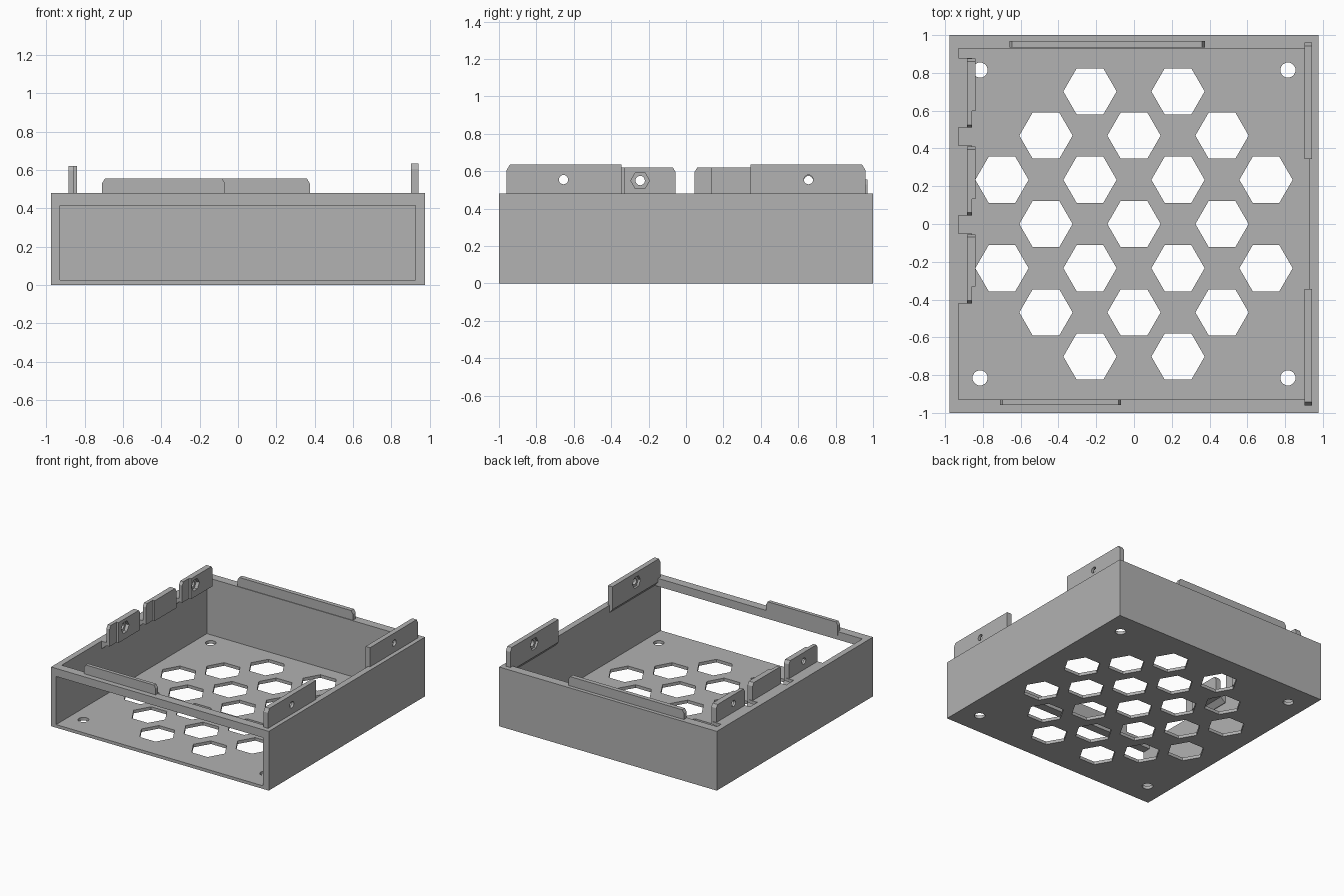
import bpy, bmesh, math
from mathutils import Matrix, Vector

if "Cube" in bpy.data.objects:
    bpy.data.objects.remove(bpy.data.objects["Cube"])

GREY = bpy.data.materials.new("plain grey")
GREY.use_nodes = True
GREY.diffuse_color = (0.445, 0.445, 0.445, 1)
GREY.node_tree.nodes["Principled BSDF"].inputs["Base Color"].default_value = GREY.diffuse_color

# how a flat profile (u, v) pushed along w maps to space, per axis
AXES = {"x": lambda u, v, w: (w, u, v),
        "y": lambda u, v, w: (u, w, v),
        "z": lambda u, v, w: (u, v, w)}


def prism(name, axis, profile, start, end):
    """Extrude a flat profile along an axis."""
    place = AXES[axis]
    bm = bmesh.new()
    low = [bm.verts.new(place(u, v, start)) for u, v in profile]
    face = bm.faces.new(low)
    out = bmesh.ops.extrude_face_region(bm, geom=[face])
    shift = Vector(place(0, 0, end - start))
    bmesh.ops.translate(bm, vec=shift, verts=[g for g in out["geom"] if isinstance(g, bmesh.types.BMVert)])
    bmesh.ops.recalc_face_normals(bm, faces=bm.faces)
    mesh = bpy.data.meshes.new(name)
    bm.to_mesh(mesh)
    bm.free()
    mesh.materials.append(GREY)
    obj = bpy.data.objects.new(name, mesh)
    bpy.context.collection.objects.link(obj)
    return obj


def rect(u0, u1, v0, v1):
    return [(u0, v0), (u1, v0), (u1, v1), (u0, v1)]


def ngon(u, v, r, n):
    return [(u + r * math.cos(math.tau * i / n), v + r * math.sin(math.tau * i / n)) for i in range(n)]


def plate(u0, u1, v0, v1, left, right):
    """Upright plate outline with its top corners cut off."""
    pts = [(u0, v0), (u1, v0)]
    pts += [(u1, v1 - right), (u1 - right * 0.6, v1)] if right else [(u1, v1)]
    pts += [(u0 + left * 0.6, v1), (u0, v1 - left)] if left else [(u0, v1)]
    return pts


def cut(obj, *cutters):
    """Subtract the cutters for good, then remove them."""
    for c in cutters:
        mod = obj.modifiers.new("cut", "BOOLEAN")
        mod.operation, mod.solver, mod.object = "DIFFERENCE", "EXACT", c
        bpy.context.view_layer.objects.active = obj
        bpy.ops.object.modifier_apply(modifier=mod.name)
        bpy.data.objects.remove(c)


W, H, FLOOR = 0.976, 0.48, 0.025
IN_L, IN_R, IN_Y = -0.93, 0.926, 0.93

# tray body with open top and front window
body = prism("tray_body", "z", rect(-W, W, -1, 1), 0, H)
cut(body,
    prism("cavity", "z", rect(IN_L, IN_R, -IN_Y, IN_Y), FLOOR, H + 0.1),
    prism("window", "y", rect(IN_L, IN_R, FLOOR, 0.415), -1.1, -0.5))

# honeycomb vents: rows of two, three or four
STEP = 0.233
for row, count in zip(range(-3, 4), (2, 3, 4, 3, 4, 3, 2)):
    for i in range(count):
        x = (2 * i - count + 1) * STEP
        cut(body, prism("vent", "z", ngon(x, row * 0.234, 0.141, 6), -0.1, 0.1))

# corner screw holes
for x in (-0.815, 0.815):
    for y in (-0.815, 0.815):
        cut(body, prism("screw_hole", "z", ngon(x, y, 0.04, 24), -0.1, 0.1))


def bolt_hole(tab, y, z, face, depth):
    """Round hole with a hexagonal nut pocket sunk into one face."""
    cut(tab,
        prism("hole", "x", ngon(y, z, 0.025, 20), face - 0.1, face + 0.1),
        prism("pocket", "x", ngon(y, z, 0.05, 6), face - depth, face + depth))


# right-hand mounting tabs, mirrored front to back
for side, label in ((-1, "front"), (1, "back")):
    y0, y1 = sorted((side * 0.345, side * 0.96))
    tab = prism(label + "_outer_tab", "x",
                plate(y0, y1, 0.45, 0.635, 0.03 * (side < 0), 0.03 * (side > 0)), 0.902, 0.942)
    bolt_hole(tab, side * 0.655, 0.555, 0.902, 0.018)
    prism(label + "_outer_tab_gusset", "y",
          [(0.902, 0.45), (0.942, 0.45), (0.942, 0.42), (0.926, 0.42)], y0, y1)

# left-hand tabs: ledge, thin plate and thicker pad
for label, y0, y1, hole in (("front", -0.42, -0.055, -0.245),
                            ("middle", 0.045, 0.41, None),
                            ("back", 0.51, 0.875, 0.655)):
    prism(label + "_ledge", "y",
          [(-0.94, 0.42), (-0.925, 0.42), (-0.885, 0.455), (-0.858, 0.455),
           (-0.858, H), (-0.94, H)], y0, y1 + 0.005)
    tab = prism(label + "_inner_tab", "x", plate(y0, y1, 0.455, 0.62, 0.025, 0.025), -0.885, -0.857)
    pad = prism(label + "_inner_pad", "x", plate(y0 + 0.088, y1, 0.455, 0.62, 0, 0.025), -0.857, -0.84)
    if hole is not None:
        bolt_hole(tab, hole, 0.55, -0.857, 0.01)
        bolt_hole(pad, hole, 0.55, -0.84, 0.03)

# locating lips on the front and back rims
prism("front_lip", "y", plate(-0.71, -0.068, 0.45, 0.555, 0.025, 0.025), -0.957, -0.928)
prism("back_lip", "y", plate(-0.66, 0.375, 0.45, 0.555, 0.025, 0.025), 0.935, 0.97)
